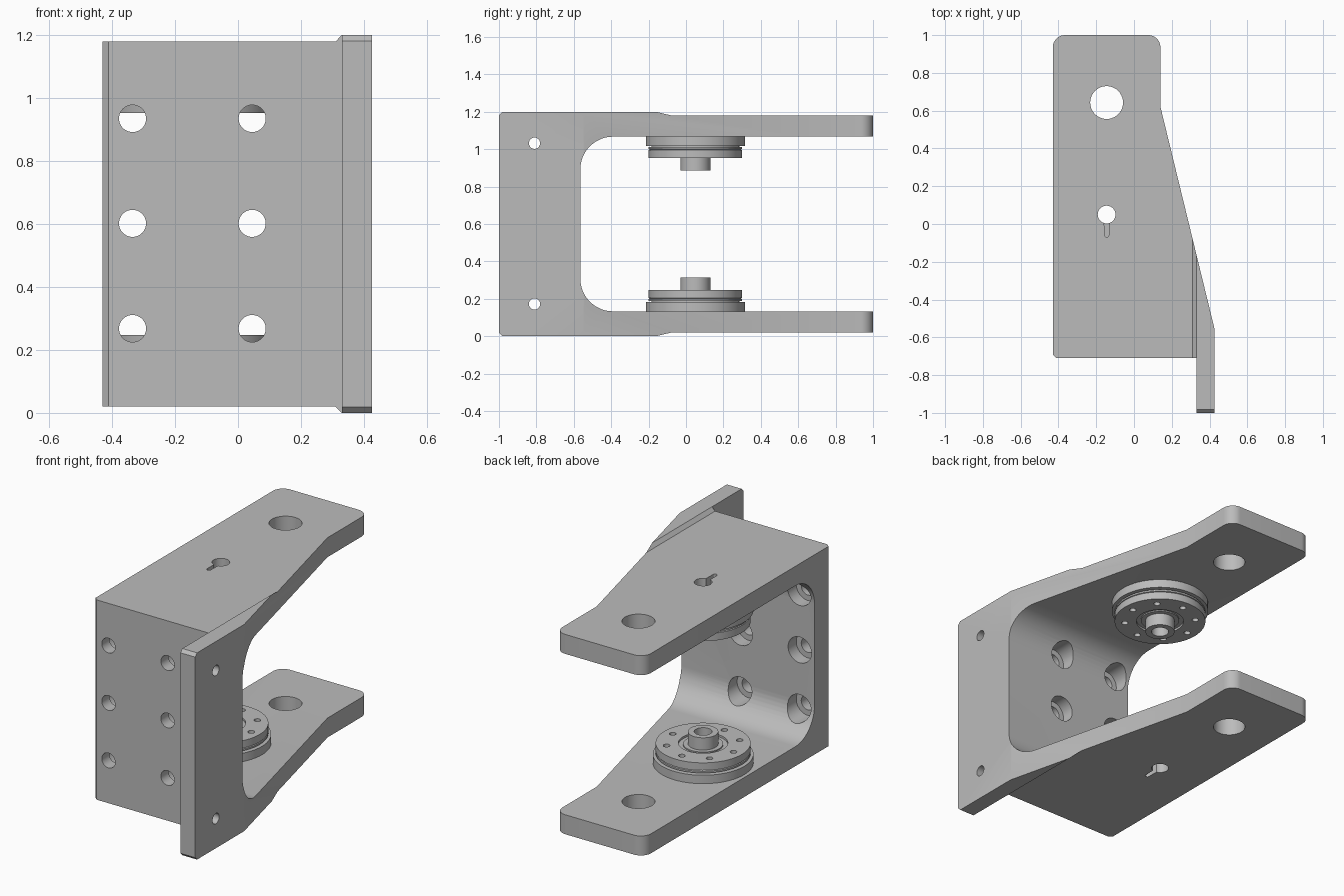
import bpy, bmesh
from math import sin, cos, pi, radians
from mathutils import Matrix, Vector

cube = bpy.data.objects.get("Cube")
if cube:
    bpy.data.objects.remove(cube)

metal = bpy.data.materials.new("grey metal")
metal.use_nodes = True
GREY = (0.5, 0.5, 0.5, 1)
metal.diffuse_color = GREY
metal.node_tree.nodes["Principled BSDF"].inputs["Base Color"].default_value = GREY

MID_Z = 0.6
HUB = (-0.145, 0.05)


def make_object(name, bm):
    bmesh.ops.recalc_face_normals(bm, faces=bm.faces)
    mesh = bpy.data.meshes.new(name)
    bm.to_mesh(mesh)
    bm.free()
    obj = bpy.data.objects.new(name, mesh)
    bpy.context.collection.objects.link(obj)
    mesh.materials.append(metal)
    return obj


def prism(name, points, axis, low, high):
    """Extrude a 2D outline along one axis; the points use the other two axes in order."""
    def place(p, d):
        co = list(p)
        co.insert(axis, d)
        return co
    bm = bmesh.new()
    face = bm.faces.new([bm.verts.new(place(p, low)) for p in points])
    new = bmesh.ops.extrude_face_region(bm, geom=[face])["geom"]
    move = Vector(place((0, 0), high - low))
    bmesh.ops.translate(bm, vec=move, verts=[v for v in new if isinstance(v, bmesh.types.BMVert)])
    return make_object(name, bm)


def arc(cx, cy, r, start, end, steps=12):
    angles = [radians(start + (end - start) * i / steps) for i in range(steps + 1)]
    return [(cx + r * cos(a), cy + r * sin(a)) for a in angles]


def rod(cx, cy, r, axis, low, high, steps=40):
    return prism("cutter", arc(cx, cy, r, 0, 360, steps)[:-1], axis, low, high)


def cut(obj, cutters):
    """Subtract every cutter, keep the result and delete the cutters."""
    for c in cutters:
        c.hide_render = True
        mod = obj.modifiers.new("cut", "BOOLEAN")
        mod.operation, mod.solver, mod.object = "DIFFERENCE", "EXACT", c
    graph = bpy.context.evaluated_depsgraph_get()
    mesh = bpy.data.meshes.new_from_object(obj.evaluated_get(graph))
    obj.modifiers.clear()
    obj.data = mesh
    mesh.materials.clear()
    mesh.materials.append(metal)
    for p in mesh.polygons:
        p.material_index = 0
    for c in cutters:
        bpy.data.objects.remove(c)


def smooth(obj):
    bpy.ops.object.select_all(action="DESELECT")
    obj.select_set(True)
    bpy.context.view_layer.objects.active = obj
    bpy.ops.object.shade_smooth_by_angle(angle=radians(30))


# Bracket: plan outline with tapered arms and a mounting flange
outline = [(-0.412, -0.71), (0.33, -0.71), (0.33, -1), (0.425, -1), (0.425, -0.55), (0.14, 0.62)]
outline += arc(0.075, 0.935, 0.065, 0, 90) + arc(-0.365, 0.935, 0.065, 90, 180)
outline += [(-0.43, -0.692)]
bracket = prism("bracket", outline, 2, 0, 1.2)

# Opening between the arms, with filleted inner corners
opening = [(2, 0.133)] + arc(-0.39, 0.308, 0.175, 270, 180) + arc(-0.39, 0.892, 0.175, 180, 90) + [(2, 1.067)]
cutters = [prism("cutter", opening, 0, -1, 1)]

# Step beside the flange and chamfer on its front edge, top and bottom
for flip in (False, True):
    def side(points):
        return [(p, 2 * MID_Z - z if flip else z) for p, z in points]
    cutters.append(prism("cutter", side([(-1, 0.02), (0.31, 0.02), (0.33, 0), (0.33, -0.1), (-1, -0.1)]), 1, -2, 2))
    cutters.append(prism("cutter", side([(-1.1, 0.118), (-0.882, -0.1), (-1.1, -0.1)]), 0, -1, 1))

# Counterbored bolt holes through the web
for x in (-0.335, 0.045):
    for z in (0.268, 0.602, 0.935):
        cutters.append(rod(x, z, 0.043, 1, -0.8, -0.5))
        cutters.append(rod(x, z, 0.075, 1, -0.64, -0.45))

# Flange holes, arm holes and key slots
for z in (0.172, 1.032):
    cutters.append(rod(-0.81, z, 0.03, 0, 0.2, 0.6))
cutters.append(rod(-0.145, 0.643, 0.087, 2, -0.1, 1.3))
cutters.append(rod(*HUB, 0.047, 2, -0.1, 1.3))
slot = [(-0.132, 0.04), (-0.158, 0.04)] + arc(-0.145, -0.058, 0.012, 180, 360, 8)
cutters.append(prism("cutter", slot, 2, -0.1, 1.3))
cut(bracket, cutters)
smooth(bracket)

# Hubs: turned profile with a rim groove, face groove and hollow post
PROFILE = [(0.047, 0.13), (0.265, 0.13), (0.265, 0.182), (0.235, 0.182), (0.235, 0.188),
           (0.25, 0.188), (0.25, 0.198), (0.243, 0.201), (0.25, 0.204), (0.25, 0.247),
           (0.13, 0.247), (0.13, 0.235), (0.105, 0.235), (0.105, 0.242), (0.08, 0.242),
           (0.08, 0.313), (0.047, 0.313)]


def hub(name, mirrored):
    bm = bmesh.new()
    verts = [bm.verts.new((r, 0, z)) for r, z in PROFILE]
    edges = [bm.edges.new((v, verts[i - 1])) for i, v in enumerate(verts)]
    bmesh.ops.spin(bm, geom=verts + edges, cent=(0, 0, 0), axis=(0, 0, 1), angle=2 * pi, steps=64)
    bmesh.ops.remove_doubles(bm, verts=bm.verts, dist=0.0005)
    bmesh.ops.translate(bm, vec=(*HUB, 0), verts=bm.verts)
    obj = make_object(name, bm)
    # Ring of small screw holes in the face
    cut(obj, [rod(x, y, 0.018, 2, 0.212, 0.3, 16) for x, y in arc(*HUB, 0.195, 0, 360, 8)[:-1]])
    if mirrored:
        obj.data.transform(Matrix.Translation((0, 0, 2 * MID_Z)) @ Matrix.Scale(-1, 4, (0, 0, 1)))
        obj.data.flip_normals()
    smooth(obj)


hub("lower_hub", False)
hub("upper_hub", True)
